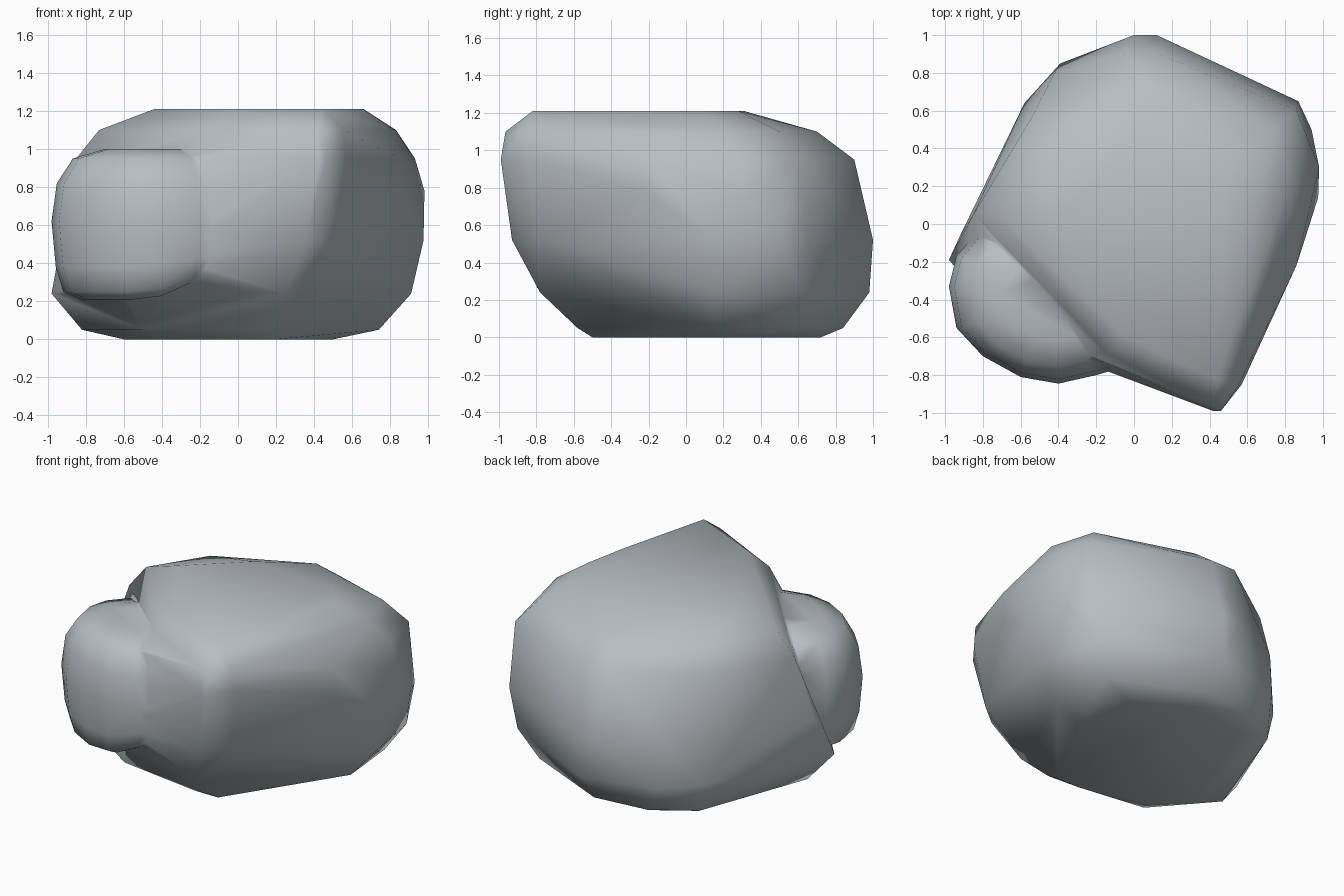
import bpy, bmesh

if "Cube" in bpy.data.objects:
    bpy.data.objects.remove(bpy.data.objects["Cube"])

stone = bpy.data.materials.new("blue grey stone")
stone.diffuse_color = (0.47, 0.52, 0.54, 1)
stone.use_nodes = True
stone.node_tree.nodes["Principled BSDF"].inputs["Base Color"].default_value = stone.diffuse_color


def hull(name, points):
    """Wrap a convex skin around the points."""
    bm = bmesh.new()
    for p in points:
        bm.verts.new(p)
    bmesh.ops.convex_hull(bm, input=bm.verts[:])
    loose = [v for v in bm.verts if not v.link_faces]
    bmesh.ops.delete(bm, geom=loose, context='VERTS')
    bmesh.ops.recalc_face_normals(bm, faces=bm.faces[:])
    mesh = bpy.data.meshes.new(name)
    bm.to_mesh(mesh)
    bm.free()
    mesh.materials.append(stone)
    obj = bpy.data.objects.new(name, mesh)
    bpy.context.collection.objects.link(obj)
    return obj


# Main boulder: corner points by height, counter-clockwise from the left corner
outlines = [
    (0.0, [(-.6, -.1), (-.4, -.38), (.03, -.5), (.2, -.5), (.5, .1),
           (.46, .5), (.1, .72), (-.3, .66)]),
    (0.05, [(-.82, -.13), (-.5, -.5), (.2, -.58), (.74, .15), (.7, .57),
            (.1, .84), (-.27, .8), (-.54, .63)]),
    (0.24, [(-.98, -.19), (-.62, -.6), (.03, -.73), (.25, -.78), (.91, .15),
            (.83, .62), (.1, .98), (-.39, .85), (-.58, .64)]),
    (0.52, [(-.92, -.06), (-.5, -.6), (.36, -.93), (.52, -.8), (.975, .14),
            (.94, .5), (.87, .65), (.12, 1), (0, 1), (-.42, .8)]),
    (0.78, [(.98, .3), (.86, -.22)]),
    (0.95, [(-.85, .05), (-.25, -.69), (.42, -.99), (.46, -.99), (.57, -.85),
            (.86, -.22), (.93, .3), (.86, .6), (.13, .9), (-.05, .9), (-.55, .55)]),
    (1.1, [(-.73, .06), (-.15, -.68), (.24, -.87), (.42, -.965), (.55, -.86),
           (.83, .2), (.74, .5), (.1, .7), (-.5, .42)]),
    (1.21, [(-.44, 0), (-.05, -.6), (.44, -.82), (.6, -.2), (.66, .1),
            (.5, .28), (-.1, .31)]),
]
boulder = hull("boulder", [(x, y, z) for z, o in outlines for x, y in o])

# Rounded lobe bulging from the front left side, its underside rising to the right
lobe_outline = [(-.98, -.33), (-.94, -.55), (-.8, -.7), (-.6, -.81),
                (-.4, -.845), (-.2, -.8), (0, -.74), (.05, -.55), (-.4, -.1),
                (-.82, -.03), (-.94, -.17)]
cx, cy = -.42, -.4
lobe_profile = [(.21, .72), (.25, .89), (.38, .96), (.62, 1),
                (.82, .95), (.95, .8), (1.0, .5)]


def lobe_point(x, y, z, s):
    lift = max(0, x + .45) * .35 * max(0, 1 - (z - .2) / .4)
    return cx + (x - cx) * s, cy + (y - cy) * s, z + lift


lobe = hull("lobe", [lobe_point(x, y, z, s) for x, y in lobe_outline
                     for z, s in lobe_profile])

# Merge the lobe into the boulder
union = boulder.modifiers.new("join lobe", 'BOOLEAN')
union.operation = 'UNION'
union.solver = 'EXACT'
union.object = lobe
bpy.context.view_layer.objects.active = boulder
boulder.select_set(True)
bpy.ops.object.modifier_apply(modifier=union.name)
bpy.data.objects.remove(lobe)
bpy.ops.object.shade_smooth()
